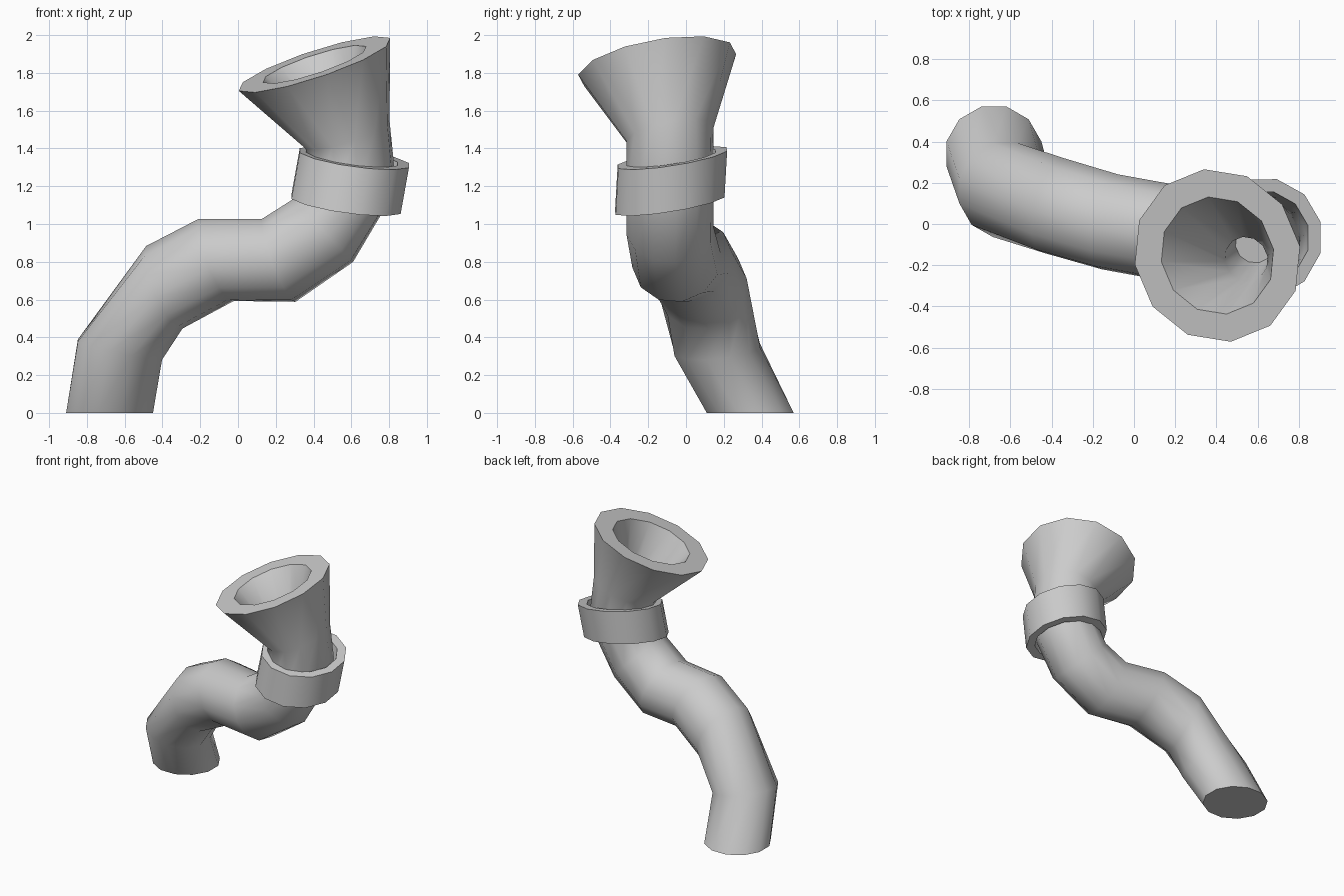
import bpy, bmesh, math
from mathutils import Vector

SIDES = 12

cube = bpy.data.objects.get("Cube")
if cube:
    bpy.data.objects.remove(cube, do_unlink=True)

grey = bpy.data.materials.new("light grey")
grey.use_nodes = True
grey.diffuse_color = (0.6, 0.6, 0.6, 1)
grey.node_tree.nodes["Principled BSDF"].inputs["Base Color"].default_value = (0.6, 0.6, 0.6, 1)


def loft(name, rings, closed=False):
    """Skin a row of (centre, normal, radius) rings, capped or joined end to end."""
    bm = bmesh.new()
    loops = []
    u = Vector((1, 0, 0))
    for centre, normal, radius in rings:
        n = Vector(normal).normalized()
        u = (u - n * u.dot(n)).normalized()
        v = n.cross(u)
        loop = []
        for i in range(SIDES):
            a = math.tau * (i + 0.5) / SIDES
            loop.append(bm.verts.new(Vector(centre) + radius * (u * math.cos(a) + v * math.sin(a))))
        loops.append(loop)
    pairs = list(zip(loops, loops[1:]))
    if closed:
        pairs.append((loops[-1], loops[0]))
    else:
        bm.faces.new(loops[0])
        bm.faces.new(loops[-1])
    for low, high in pairs:
        for i in range(SIDES):
            j = (i + 1) % SIDES
            bm.faces.new((low[i], low[j], high[j], high[i]))
    bmesh.ops.recalc_face_normals(bm, faces=bm.faces)
    mesh = bpy.data.meshes.new(name)
    bm.to_mesh(mesh)
    bm.free()
    mesh.materials.append(grey)
    obj = bpy.data.objects.new(name, mesh)
    bpy.context.collection.objects.link(obj)
    bpy.ops.object.select_all(action='DESELECT')
    obj.select_set(True)
    bpy.context.view_layer.objects.active = obj
    bpy.ops.object.shade_smooth_by_angle(angle=math.radians(50))
    return obj


# Bent pipe, flaring into a thick-walled funnel whose bore turns back down inside
rim = (0.405, -0.153, 1.845)
tilt = (-0.33, -0.18, 1)
loft("pipe_and_funnel", [
    ((-0.68, 0.34, 0), (0, 0, 1), 0.238),
    ((-0.625, 0.165, 0.335), (0.22, -0.09, 1), 0.236),
    ((-0.39, 0.09, 0.665), (0.91, -0.25, 0.37), 0.24),
    ((-0.115, 0.01, 0.81), (0.91, -0.22, 0.36), 0.238),
    ((0.215, -0.05, 0.807), (0.92, -0.15, 0.36), 0.238),
    ((0.45, -0.085, 0.965), (0.72, 0, 0.69), 0.232),
    ((0.61, -0.085, 1.22), (0.16, -0.1, 1), 0.234),
    ((0.58, -0.085, 1.475), (-0.32, -0.2, 1), 0.236),
    (rim, tilt, 0.427),
    (rim, tilt, 0.29),
    ((0.545, -0.17, 1.5), (-0.32, -0.2, 1), 0.11),
    ((0.59, -0.09, 1.22), (0.16, -0.1, 1), 0.1),
])

# Loose collar around the neck
low, high, lean = (0.572, -0.086, 1.105), (0.616, -0.072, 1.35), (0.14, -0.16, 1)
loft("collar", [
    (low, lean, 0.302),
    (high, lean, 0.302),
    (high, lean, 0.238),
    (low, lean, 0.238),
], closed=True)
